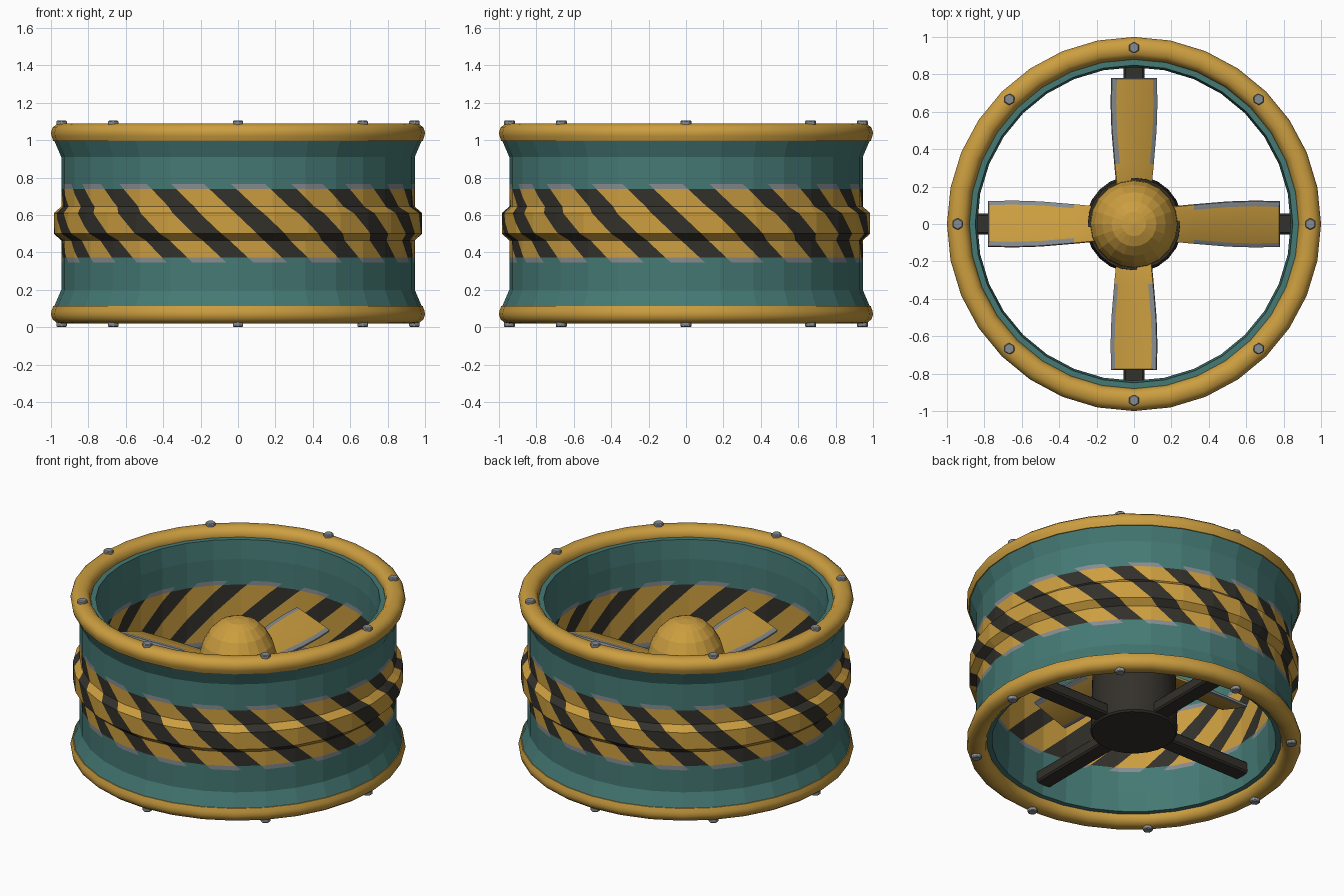
import bpy, bmesh
from math import sin, cos, asin, atan2, pi, radians, degrees, hypot
from mathutils import Matrix

cube = bpy.data.objects.get("Cube")
if cube:
    bpy.data.objects.remove(cube, do_unlink=True)


def material(name, srgb):
    linear = [((c + 0.055) / 1.055) ** 2.4 for c in srgb] + [1.0]
    mat = bpy.data.materials.new(name)
    mat.use_nodes = True
    mat.diffuse_color = linear
    mat.node_tree.nodes["Principled BSDF"].inputs["Base Color"].default_value = linear
    return mat


teal = material("teal paint", (0.27, 0.475, 0.455))
yellow = material("yellow paint", (0.80, 0.62, 0.25))
dark = material("dark metal", (0.20, 0.19, 0.165))
grey = material("bare grey metal", (0.53, 0.55, 0.565))


def finish(bm, name, mats, smooth=None):
    bmesh.ops.recalc_face_normals(bm, faces=bm.faces)
    mesh = bpy.data.meshes.new(name)
    bm.to_mesh(mesh)
    bm.free()
    for m in mats:
        mesh.materials.append(m)
    obj = bpy.data.objects.new(name, mesh)
    bpy.context.collection.objects.link(obj)
    if smooth:
        bpy.ops.object.select_all(action="DESELECT")
        obj.select_set(True)
        bpy.context.view_layer.objects.active = obj
        bpy.ops.object.shade_smooth_by_angle(angle=radians(smooth))
    return obj


def lathe(profile, segments, closed=True):
    """Revolve (radius, height) points around z."""
    bm = bmesh.new()
    rings = []
    for i in range(segments):
        a = 2 * pi * i / segments
        rings.append([bm.verts.new((r * sin(a), -r * cos(a), z)) for r, z in profile])
    n = len(profile)
    for i in range(segments):
        a, b = rings[i], rings[(i + 1) % segments]
        for j in range(n if closed else n - 1):
            k = (j + 1) % n
            bm.faces.new((a[j], b[j], b[k], a[k]))
    if not closed:
        bmesh.ops.remove_doubles(bm, verts=bm.verts, dist=0.0001)
    return bm


# Duct wall: upper half of the section, mirrored about the middle height
MID = 0.555
BAND, EDGE = 0.183, 0.21
outer = [(0.985, 0.055), (0.945, 0.09), (0.945, BAND), (0.945, EDGE),
         (0.945, 0.355), (0.983, 0.444), (0.97, 0.46)]
inner = [(0.91, 0.475), (0.849, 0.475), (0.838, 0.35), (0.838, EDGE), (0.838, BAND)]
upper = [(r, MID + h) for r, h in outer + inner]
lower = [(r, MID - h) for r, h in reversed(outer + inner)]
bm = lathe(upper + lower, 32)

# Hazard stripes: slanted cuts through the middle band, outside and inside;
# the stripe width is the same on both, so the inside holds fewer
SLOPE, SHARE = 1.06, 0.28
STRIPES = {"outside": (18, 17), "inside": (16, 15.9)}  # count, phase in degrees


def wrap(a, period=360):
    return (a + period / 2) % period - period / 2


def place(face):
    c = face.calc_center_median()
    r = hypot(c.x, c.y)
    return degrees(atan2(c.x, -c.y)), r, c.z - MID, "outside" if r > 0.89 else "inside"


for wall, (count, phase) in STRIPES.items():
    period = 360 / count
    for k in range(count):
        for side in (-SHARE, SHARE):
            cut = phase + period * (k + side)
            geom = set()
            for f in bm.faces:
                phi, _, h, where = place(f)
                if where == wall and abs(h) < EDGE and abs(wrap(phi - cut)) < 60:
                    geom.add(f)
                    geom.update(f.edges)
                    geom.update(f.verts)
            a = radians(cut)
            bmesh.ops.bisect_plane(bm, geom=list(geom), dist=0.00001, plane_co=(0, 0, MID),
                                   plane_no=(cos(a), sin(a), SLOPE))

# yellow and dark stripes, with worn grey ends on the yellow ones
for f in bm.faces:
    phi, r, h, wall = place(f)
    if abs(h) >= EDGE:
        continue
    count, phase = STRIPES[wall]
    slant = phi + degrees(asin(SLOPE * h / r))
    is_yellow = abs(wrap(slant - phase, 360 / count)) < SHARE * 360 / count
    if abs(h) > BAND:
        f.material_index = 3 if is_yellow else 0
    else:
        f.material_index = 1 if is_yellow else 2
finish(bm, "duct_wall", [teal, yellow, dark, grey])

# Rounded rim rings
rim = [(0.988, -0.045), (0.997, -0.02), (1.0, 0.0), (0.992, 0.025), (0.97, 0.043),
       (0.94, 0.048), (0.91, 0.043), (0.888, 0.022), (0.88, -0.005), (0.885, -0.045)]
for name, z, s in (("top_rim", 1.042, 1), ("bottom_rim", 0.068, -1)):
    finish(lathe([(r, z + s * h) for r, h in rim], 32), name, [yellow], 40)

# Hexagonal bolts on both rims
for side, z in (("top", 1.085), ("bottom", 0.021)):
    for i in range(8):
        a = i * pi / 4
        bm = bmesh.new()
        bmesh.ops.create_cone(bm, cap_ends=True, segments=6, radius1=0.032,
                              radius2=0.032, depth=0.04)
        bmesh.ops.bevel(bm, geom=bm.edges[:], offset=0.005, segments=1, affect="EDGES")
        bm.transform(Matrix.Translation((0.943 * sin(a), 0.943 * cos(a), z)))
        finish(bm, f"{side}_bolt_{i + 1}", [grey])

# Motor hub and its nose cone
hub = [(0, 0.135), (0.25, 0.135), (0.26, 0.145), (0.247, 0.62), (0, 0.62)]
finish(lathe(hub, 24, False), "motor_hub", [dark], 30)
nose = [(0, 0.61), (0.235, 0.61), (0.232, 0.67), (0.21, 0.75), (0.17, 0.82),
        (0.12, 0.87), (0.065, 0.895), (0, 0.902)]
finish(lathe(nose, 20, False), "nose_cone", [yellow])

# Support struts and pitched blades, four of each
half_outline = [(0.18, 0.096), (0.32, 0.11), (0.5, 0.126), (0.65, 0.131), (0.78, 0.127)]
outline = half_outline + [(r, -c) for r, c in reversed(half_outline)]
for i in range(4):
    turn = Matrix.Rotation(i * pi / 2, 4, "Z")

    bm = bmesh.new()
    bmesh.ops.create_cube(bm, size=1)
    bm.transform(Matrix.Translation((0.52, 0, 0.183)) @ Matrix.Diagonal((0.65, 0.11, 0.075, 1)))
    long_edges = [e for e in bm.edges if abs(e.verts[0].co.x - e.verts[1].co.x) > 0.1]
    bmesh.ops.bevel(bm, geom=long_edges, offset=0.01, segments=1, affect="EDGES")
    bm.transform(turn)
    finish(bm, f"strut_{i + 1}", [dark])

    bm = bmesh.new()
    base = bm.faces.new([bm.verts.new((r, c, -0.007)) for r, c in outline])
    ext = bmesh.ops.extrude_face_region(bm, geom=[base], use_keep_orig=True)["geom"]
    bmesh.ops.translate(bm, vec=(0, 0, 0.014),
                        verts=[v for v in ext if isinstance(v, bmesh.types.BMVert)])
    bmesh.ops.recalc_face_normals(bm, faces=bm.faces)
    caps = [f for f in bm.faces if len(f.verts) == len(outline)]
    bmesh.ops.inset_individual(bm, faces=caps, thickness=0.025, depth=0.006)
    # worn bare edges around the outer part of the blade; tip corners round off
    for cap in caps:
        for v in cap.verts:
            if v.co.x > 0.7:
                v.co.x += 0.012
                v.co.y *= 0.93
    for f in bm.faces:
        worn = f not in caps and f.calc_center_median().x > 0.35
        f.material_index = 1 if worn else 0
    bm.transform(turn @ Matrix.Translation((0, 0, 0.6)) @ Matrix.Rotation(radians(20), 4, "X"))
    finish(bm, f"blade_{i + 1}", [yellow, grey], 40)
